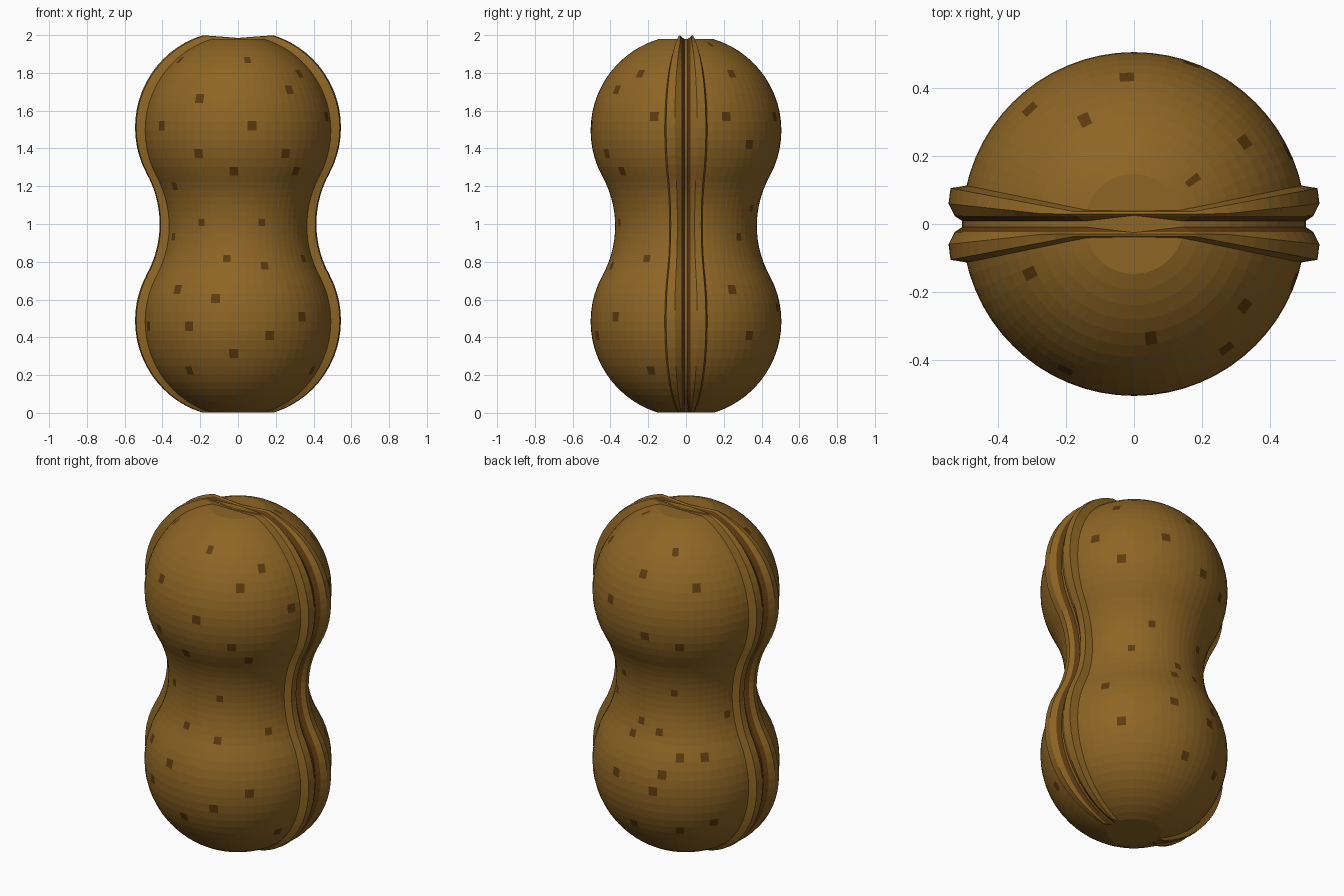
import bpy, bmesh
from math import sin, cos, pi, sqrt, radians
from mathutils import Vector
from mathutils.bvhtree import BVHTree

if "Cube" in bpy.data.objects:
    bpy.data.objects.remove(bpy.data.objects["Cube"])

R, WAIST, D, MID, SEG = 0.505, 0.375, 0.5055, 0.9895, 64
STEP = pi / 32


def material(name, col):
    m = bpy.data.materials.new(name)
    m.diffuse_color = (*col, 1)
    m.use_nodes = True
    m.node_tree.nodes["Principled BSDF"].inputs["Base Color"].default_value = m.diffuse_color
    return m


shell = material("shell_brown", (0.27, 0.13, 0.018))
dark = material("dark_brown", (0.11, 0.043, 0.005))


def finish(bm, name):
    bmesh.ops.recalc_face_normals(bm, faces=bm.faces)
    me = bpy.data.meshes.new(name)
    bm.to_mesh(me)
    bm.free()
    me.materials.append(shell)
    me.materials.append(dark)
    ob = bpy.data.objects.new(name, me)
    bpy.context.collection.objects.link(ob)
    return ob


# Profile: two spheres joined by a concave waist arc
rho = (WAIST**2 + D**2 - R**2) / (2 * (R - WAIST))
zt = D - R * sin(5 * STEP)
profile = [(R * cos(i * STEP), MID - D + R * sin(i * STEP)) for i in range(-13, 6)]
for i in range(1, 14):
    z = -zt + 2 * zt * i / 14
    profile.append((WAIST + rho - sqrt(rho**2 - z * z), MID + z))
profile += [(R * cos(i * STEP), MID + D + R * sin(i * STEP)) for i in range(-5, 14)]

# Body of revolution with flat ends
bm = bmesh.new()
rings = [[bm.verts.new((r * cos(2 * pi * k / SEG), r * sin(2 * pi * k / SEG), z))
          for k in range(SEG)] for r, z in profile]
for a, b in zip(rings, rings[1:]):
    for k in range(SEG):
        n = (k + 1) % SEG
        bm.faces.new((a[k], a[n], b[n], b[k]))
bm.faces.new(rings[0])
bm.faces.new(rings[-1])
bmesh.ops.recalc_face_normals(bm, faces=bm.faces)
bm.faces.ensure_lookup_table()

# Pits: single facets darkened where sight lines from several views hit
tree = BVHTree.FromBMesh(bm)
pits = []


def pit(origin, direction, keep=lambda p: True):
    p, n, idx, d = tree.ray_cast(origin, direction)
    if p is None or not keep(p) or len(bm.faces[idx].verts) > 4:
        return
    if any((p - q).length < 0.09 for q in pits):
        return
    pits.append(p)
    bm.faces[idx].material_index = 1


front = [(-.31, 1.87), (.05, 1.87), (.32, 1.8), (.27, 1.71), (-.205, 1.665), (.47, 1.57),
         (-.405, 1.52), (.07, 1.52), (-.21, 1.37), (.25, 1.37), (-.02, 1.28), (.31, 1.28),
         (-.325, 1.205), (-.195, 1.01), (.13, 1.01), (-.345, .95), (-.06, .82), (.15, .78),
         (.34, .82), (-.32, .665), (-.12, .62), (.34, .52), (-.475, .47), (-.26, .47),
         (.17, .42), (-.02, .325), (-.26, .235), (.39, .235)]
for x, z in front:
    pit(Vector((x, -3, z)), Vector((0, 1, 0)))
for y, z in [(.24, 1.8), (.21, 1.57), (.335, 1.42), (.35, 1.07), (.285, .92),
             (.245, .665), (.335, .42)]:
    pit(Vector((3, y, z)), Vector((-1, 0, 0)))
for x, y in [(-.3, .34), (-.14, .31), (-.02, .44), (.175, .135)]:
    pit(Vector((x, y, 5)), Vector((0, 0, -1)))


def oblique(side, el, pts):
    az, el = radians(36), radians(el)
    h = Vector((side * sin(az), cos(az), 0))
    right = Vector((0, 0, 1)).cross(h)
    to_cam = h * cos(el) + Vector((0, 0, sin(el)))
    up = to_cam.cross(right)
    for u, v in pts:
        pit(Vector((0, 0, 1)) + right * u + up * v + to_cam * 4, -to_cam,
            lambda p: p.y > 0.08)


oblique(-1, 24, [(.054, .465), (-.42, .405), (-.234, .2), (-.043, .133), (-.07, -.117),
                 (.228, -.236), (-.31, -.33), (-.158, -.33), (-.038, -.46), (.098, -.46),
                 (-.185, -.64), (-.038, -.85), (.147, -.807), (-.277, -.807)])
oblique(1, -24, [(.098, .253), (.375, .54), (-.016, .128), (.228, .008),
                 (.174, -.22), (.413, -.264), (.326, -.52), (.44, -.55)])
finish(bm, "shell_body")

# Seam ridges: a lip section swept along the profile, mirrored to both sides
bm = bmesh.new()


def section(r, z, centre=False):
    w = 0.01 + 0.195 * r
    pts = [(r - .01, .002, -.01), (r + .022, .024, .025), (r + .04, max(.03, .55 * w), .04),
           (r + .034, .97 * w, .034), (sqrt(r * r - w * w) - .008, 1.05 * w, 0)]
    return [bm.verts.new((0 if centre else x, y, z * (1 + .0106 * o / .04)))
            for x, y, o in pts]


path = [section(profile[0][0], .008, True)]
path += [section(r, z) for r, z in profile]
path.append(section(profile[-1][0], profile[-1][1] - .014, True))
for a, b in zip(path, path[1:]):
    for k in range(4):
        f = bm.faces.new((a[k], a[k + 1], b[k + 1], b[k]))
        f.material_index = 1 if k == 0 else 0
ridge = finish(bm, "seam_ridges")
mod = ridge.modifiers.new("both_sides", 'MIRROR')
mod.use_axis = (True, True, False)
mod.use_mirror_merge = True
mod.merge_threshold = 0.0005
